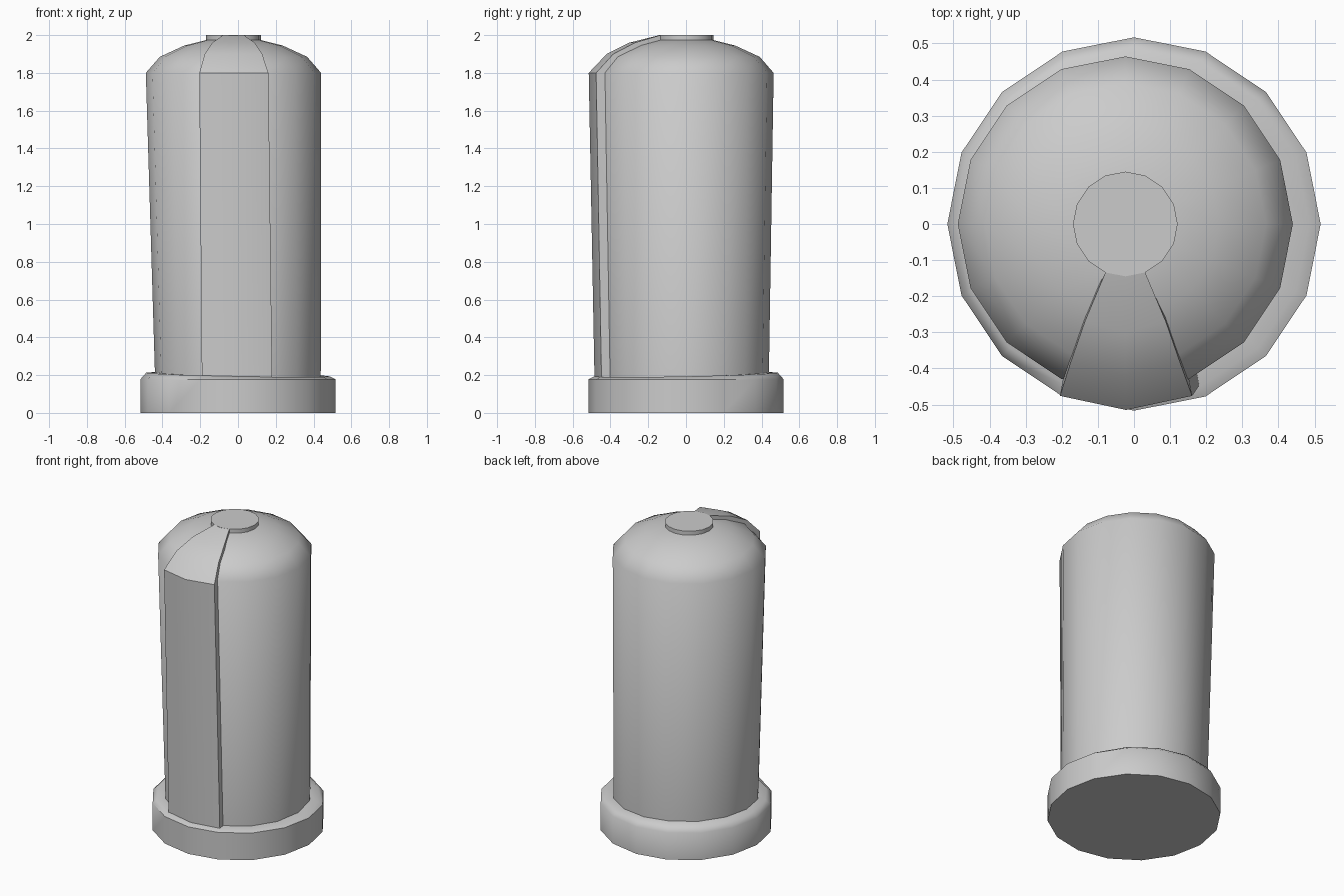
import bpy, bmesh
from math import sin, cos, pi, radians

if "Cube" in bpy.data.objects:
    bpy.data.objects.remove(bpy.data.objects["Cube"])

N = 16


def finish(bm, name, angle):
    bmesh.ops.recalc_face_normals(bm, faces=bm.faces)
    mesh = bpy.data.meshes.new(name)
    bm.to_mesh(mesh)
    bm.free()
    ob = bpy.data.objects.new(name, mesh)
    bpy.context.collection.objects.link(ob)
    bpy.ops.object.select_all(action='DESELECT')
    ob.select_set(True)
    bpy.context.view_layer.objects.active = ob
    bpy.ops.object.shade_smooth_by_angle(angle=radians(angle))
    return ob


def loft(bm, rings):
    """Bridge closed rings of points and cap both ends."""
    vs = [[bm.verts.new(p) for p in r] for r in rings]
    n = len(vs[0])
    for a, b in zip(vs, vs[1:]):
        for i in range(n):
            j = (i + 1) % n
            bm.faces.new((a[i], a[j], b[j], b[i]))
    bm.faces.new(vs[0][::-1])
    bm.faces.new(vs[-1])


def lathe(name, profile, angle):
    """profile rows: radius, z, centre x, tilt of the ring."""
    rings = []
    for r, z, cx, tilt in profile:
        ring = []
        for i in range(N):
            a = 2 * pi * i / N
            ring.append((cx + r * cos(a), r * sin(a),
                         z + tilt * (sin(a) - cos(a)) * 0.7))
        rings.append(ring)
    bm = bmesh.new()
    loft(bm, rings)
    return finish(bm, name, angle)


# Foot ring with a bevelled, slightly tilted rim
lathe("base", [(0.517, 0, 0, 0), (0.517, 0.178, 0, 0),
               (0.486, 0.203, 0, 0.014), (0.40, 0.203, 0, 0.018)], 50)

# Leaning, widening body with a domed top
lathe("body", [(0.438, 0.15, 0, 0), (0.464, 1.8, -0.024, 0),
               (0.390, 1.885, -0.024, 0), (0.26, 1.945, -0.024, 0),
               (0.14, 1.975, -0.024, 0)], 45)

# Small cap disc
lathe("top_cap", [(0.145, 1.95, -0.024, 0), (0.145, 2.0, -0.024, 0)], 30)

# Raised front band: half width, side y, middle y, z, centre x, depth, drop
rows = [(0.186, -0.447, -0.484, 0.16, -0.005, 0.10, 0),
        (0.183, -0.476, -0.515, 1.80, -0.022, 0.10, 0.03),
        (0.152, -0.385, -0.420, 1.90, -0.024, 0.06, 0.07),
        (0.112, -0.270, -0.300, 1.96, -0.024, 0.03, 0.06),
        (0.055, -0.134, -0.140, 2.00, -0.024, 0.00, 0.05)]
rings = []
for w, ys, ym, z, cx, d, drop in rows:
    k = 1 - d
    rings.append([(cx - w, ys, z), (cx, ym, z), (cx + w, ys, z),
                  (cx + w * k, ys + d, z - drop), (cx, ym + d, z - drop),
                  (cx - w * k, ys + d, z - drop)])
bm = bmesh.new()
loft(bm, rings)
finish(bm, "front_band", 30)
